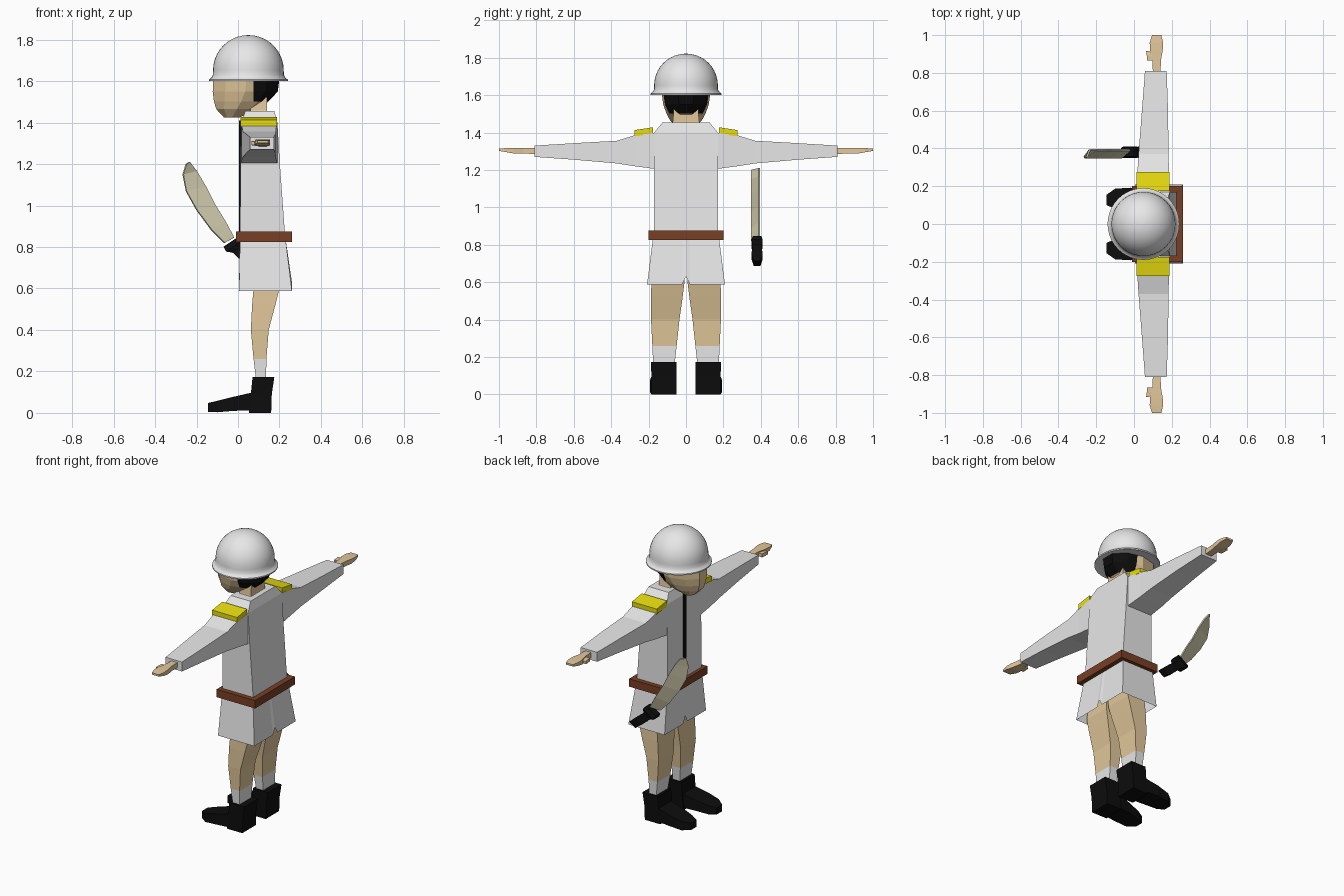
import bpy, bmesh, math
from mathutils import Vector

if "Cube" in bpy.data.objects:
    bpy.data.objects.remove(bpy.data.objects["Cube"], do_unlink=True)


def material(name, r, g, b):
    m = bpy.data.materials.new(name)
    m.use_nodes = True
    m.diffuse_color = (r, g, b, 1)
    m.node_tree.nodes["Principled BSDF"].inputs["Base Color"].default_value = (r, g, b, 1)
    return m


WHITE = material("white cloth", .8, .8, .8)
SKIN = material("skin", .77, .58, .33)
BLACK = material("black", .004, .004, .004)
YELLOW = material("yellow", .8, .72, .005)
BROWN = material("brown leather", .19, .05, .018)
STEEL = material("pale steel", .68, .64, .45)


def rect(axis, pos, u0, u1, v0, v1):
    """Rectangular cross-section at pos along an axis."""
    uv = [(u0, v0), (u1, v0), (u1, v1), (u0, v1)]
    if axis == "x":
        return [(pos, u, v) for u, v in uv]
    if axis == "y":
        return [(u, pos, v) for u, v in uv]
    return [(u, v, pos) for u, v in uv]


def oval(z, x0, x1, ry, n=10):
    cx, rx = (x0 + x1) / 2, (x1 - x0) / 2
    angles = [2 * math.pi * (i + .5) / n for i in range(n)]
    return [(cx + rx * math.cos(a), ry * math.sin(a), z) for a in angles]


def loft(name, rings, *mats, caps=True, closed=True, mirror=False, edit=None):
    """Skin a stack of equal-length rings into a mesh object."""
    bm = bmesh.new()
    loops = [[bm.verts.new(p) for p in r] for r in rings]
    n = len(rings[0])
    for a, b in zip(loops, loops[1:]):
        for i in range(n if closed else n - 1):
            j = (i + 1) % n
            bm.faces.new((a[i], a[j], b[j], b[i]))
    if caps:
        bm.faces.new(loops[0][::-1])
        bm.faces.new(loops[-1])
    bmesh.ops.recalc_face_normals(bm, faces=bm.faces)
    if edit:
        edit(bm)
    me = bpy.data.meshes.new(name)
    bm.to_mesh(me)
    bm.free()
    for m in mats:
        me.materials.append(m)
    ob = bpy.data.objects.new(name, me)
    bpy.context.collection.objects.link(ob)
    if mirror:
        ob.modifiers.new("mirror", "MIRROR").use_axis = (False, True, False)
    return ob


def tube(name, axis, sections, mat, **kw):
    return loft(name, [rect(axis, *s) for s in sections], mat, **kw)


# Helmet: turned dome with flared brim
profile = [(.17 * math.sin(t * math.pi / 20) + .0005, 1.652 + .17 * math.cos(t * math.pi / 20))
           for t in range(11)]
profile += [(.171, 1.63), (.18, 1.615), (.19, 1.608), (.19, 1.6), (.165, 1.606)]
helmet = loft("helmet", [[(.05 + r * math.cos(a), r * math.sin(a), z)
                          for a in (2 * math.pi * i / 40 for i in range(40))]
                         for r, z in profile], WHITE)
bpy.context.view_layer.objects.active = helmet
helmet.select_set(True)
bpy.ops.object.shade_smooth_by_angle(angle=math.radians(35))
helmet.select_set(False)


# Head with the hair as the rear upper faces
def paint_hair(bm):
    bmesh.ops.bisect_plane(bm, geom=bm.verts[:] + bm.edges[:] + bm.faces[:],
                           plane_co=(.075, 0, 0), plane_no=(1, 0, 0))
    for f in bm.faces:
        c = f.calc_center_median()
        f.material_index = int(c.x > .075 and c.z > 1.5)


loft("head", [oval(1.425, -.07, .01, .045), oval(1.465, -.11, .1, .085),
              oval(1.503, -.123, .155, .105), oval(1.55, -.13, .2, .122),
              oval(1.625, -.127, .21, .132)], SKIN, BLACK, edit=paint_hair)
tube("neck", "z", [(1.42, .05, .15, -.085, .085), (1.46, .06, .14, -.07, .07),
                   (1.53, .06, .14, -.065, .065)], SKIN)

# Tunic
tube("tunic_body", "z", [(.84, .01, .228, -.17, .17), (1.2, .012, .202, -.17, .17),
                         (1.4, .015, .19, -.17, .17), (1.455, .035, .175, -.125, .125)], WHITE)
tube("button_strip", "x", [(.005, -.012, .012, .87, 1.41), (.014, -.012, .012, .87, 1.41)], BLACK)

# Skirt of the tunic: open below, notched at front and back
outline = [(0, -1), (1, -1), (1, -.1), (1, 0), (1, .1), (1, 1), (0, 1), (0, .1), (0, 0), (0, -.1)]
loft("tunic_skirt",
     [[(.01 + .218 * x, .175 * y, .85) for x, y in outline],
      [(.005 + .255 * x, .208 * y, .63 if y == 0 else .588) for x, y in outline]],
     WHITE, caps=False)
tube("belt", "z", [(.825, -.01, .26, -.2, .2), (.875, -.01, .26, -.2, .2)], BROWN)

# Sleeves, shoulder boards, hands
tube("sleeve", "y", [(.16, .015, .19, 1.205, 1.4), (.275, .018, .185, 1.22, 1.385),
                     (.37, .024, .183, 1.235, 1.356), (.6, .042, .18, 1.255, 1.343),
                     (.81, .058, .173, 1.27, 1.33)], WHITE, mirror=True)
tube("shoulder_board", "y", [(.176, .012, .187, 1.39, 1.428), (.276, .012, .187, 1.38, 1.413)],
     YELLOW, mirror=True)
tube("hand", "y", [(.8, .1, .14, 1.285, 1.318), (.87, .097, .143, 1.288, 1.318),
                   (.92, .085, .152, 1.288, 1.318), (.96, .083, .154, 1.295, 1.317),
                   (1, .095, .145, 1.302, 1.314)], SKIN, mirror=True)
tube("thumb", "y", [(.865, .07, .11, 1.29, 1.312), (.89, .068, .11, 1.29, 1.312),
                    (.915, .064, .08, 1.293, 1.31)], SKIN, mirror=True)

# Legs, socks, boots
tube("leg", "z", [(.26, .075, .137, .05, .18), (.4, .062, .148, .035, .187),
                  (.52, .068, .18, .018, .187), (.6, .075, .2, .008, .185),
                  (.72, .075, .2, .005, .165)], SKIN, mirror=True)
tube("sock", "z", [(.15, .088, .135, .062, .175), (.26, .075, .137, .05, .18)], WHITE, mirror=True)
tube("boot_shaft", "z", [(0, .052, .16, .05, .185), (.09, .062, .163, .05, .185),
                         (.172, .07, .175, .05, .187)], BLACK, mirror=True)
tube("boot_toe", "x", [(.075, .055, .183, .012, .1), (-.02, .065, .192, .01, .078),
                       (-.1, .08, .187, .003, .058), (-.145, .1, .155, .005, .048)],
     BLACK, mirror=True)

# Machete blade: strip between outer and inner edge, given thickness
edges = [((-.065, .82), (-.02, .845)), ((-.13, .885), (-.06, .92)), ((-.2, .98), (-.115, 1.01)),
         ((-.25, 1.07), (-.155, 1.09)), ((-.265, 1.15), (-.2, 1.165)), ((-.25, 1.2), (-.235, 1.21))]
blade = loft("machete_blade", [[(a[0], .352, a[1]), (b[0], .392, b[1])] for a, b in edges],
             STEEL, caps=False, closed=False)
solid = blade.modifiers.new("thickness", "SOLIDIFY")
solid.thickness, solid.offset = .01, 0

# Machete guard and grip
across = Vector((.83, 0, .55))
side = Vector((0, 1, 0))


def grip_ring(x, z, half, thick):
    c = Vector((x, .38, z))
    return [c + across * half * i + side * thick * j for i, j in ((-1, -1), (1, -1), (1, 1), (-1, 1))]


loft("machete_grip", [grip_ring(*s) for s in ((-.035, .825, .042, .022), (-.02, .803, .045, .03),
                                              (-.005, .785, .024, .022), (.05, .74, .028, .03),
                                              (.1, .7, .026, .018))], BLACK)
